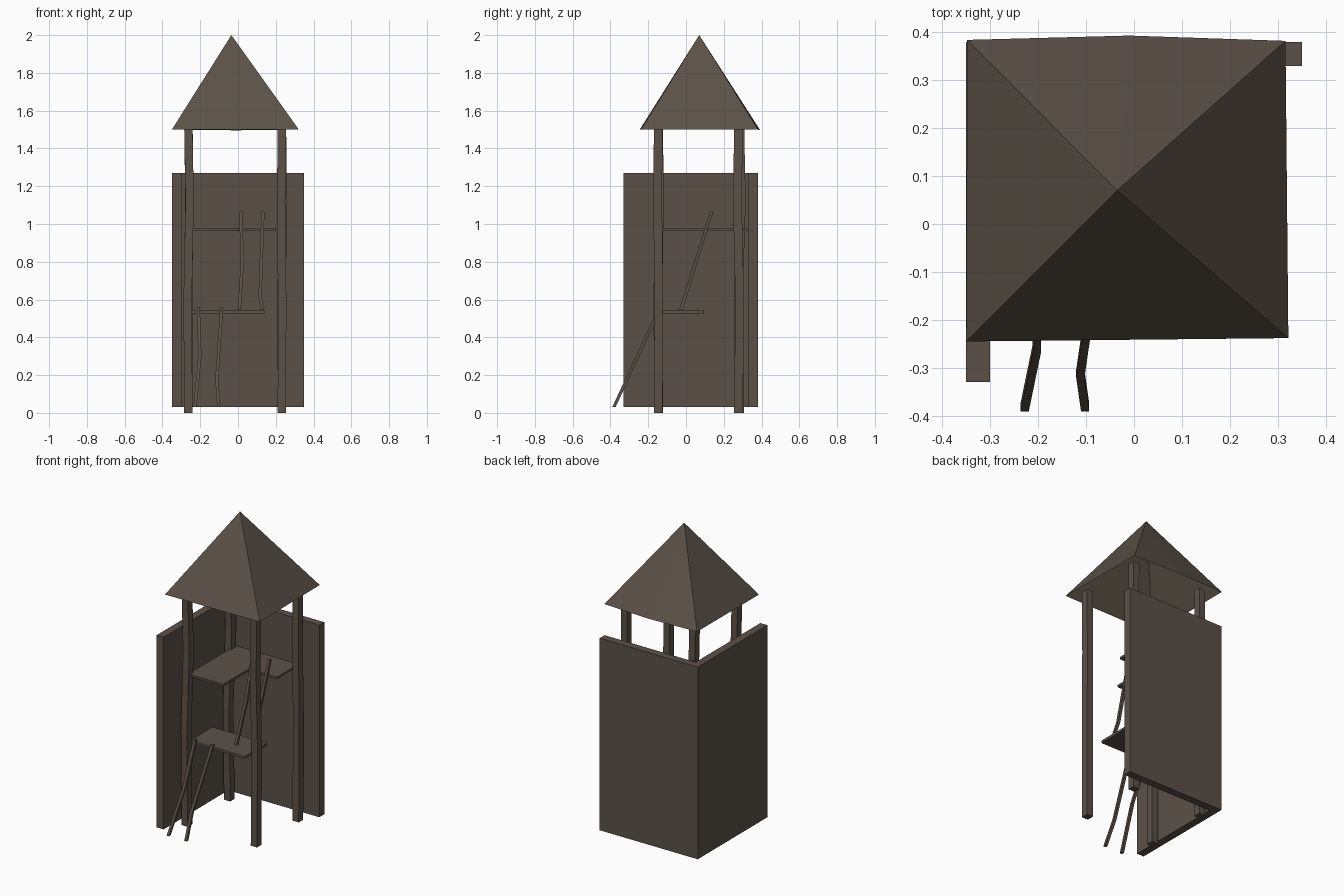
import bpy, bmesh
from mathutils import Vector

if "Cube" in bpy.data.objects:
    bpy.data.objects.remove(bpy.data.objects["Cube"])

# One weathered timber colour for the whole tower
wood = bpy.data.materials.new("weathered_wood")
wood.diffuse_color = (0.105, 0.083, 0.064, 1)
wood.use_nodes = True
wood.node_tree.nodes["Principled BSDF"].inputs["Base Color"].default_value = wood.diffuse_color


def finish(name, bm):
    mesh = bpy.data.meshes.new(name)
    bm.to_mesh(mesh)
    bm.free()
    mesh.materials.append(wood)
    obj = bpy.data.objects.new(name, mesh)
    bpy.context.collection.objects.link(obj)
    return obj


def prism(name, outline, z0, z1):
    """Extrude a flat outline from z0 up to z1."""
    bm = bmesh.new()
    face = bm.faces.new([bm.verts.new((x, y, z0)) for x, y in outline])
    top = bmesh.ops.extrude_face_region(bm, geom=[face])["geom"]
    for v in top:
        if isinstance(v, bmesh.types.BMVert):
            v.co.z = z1
    bmesh.ops.recalc_face_normals(bm, faces=bm.faces)
    return finish(name, bm)


def rect(x0, x1, y0, y1):
    return [(x0, y0), (x1, y0), (x1, y1), (x0, y1)]


def beam(name, points, w, d):
    """Crooked beam: horizontal w x d sections stacked along the points."""
    bm = bmesh.new()
    rings = []
    for p in points:
        rings.append([bm.verts.new(Vector(p) + Vector((sx * w / 2, sy * d / 2, 0)))
                      for sx, sy in ((-1, -1), (1, -1), (1, 1), (-1, 1))])
    for a, b in zip(rings, rings[1:]):
        for i in range(4):
            j = (i + 1) % 4
            bm.faces.new((a[i], a[j], b[j], b[i]))
    bm.faces.new(rings[0][::-1])
    bm.faces.new(rings[-1])
    bmesh.ops.recalc_face_normals(bm, faces=bm.faces)
    return finish(name, bm)


# Solid walls on the back and left sides
prism("back_wall", rect(-0.35, 0.35, 0.33, 0.38), 0.03, 1.27)
prism("left_wall", rect(-0.35, -0.30, -0.33, 0.33), 0.03, 1.27)

# Four slightly crooked corner posts: name, x, y, bend dx, bend dy
for name, x, y, dx, dy in (("front_left_post", -0.263, -0.145, 0.007, -0.004),
                           ("front_right_post", 0.232, -0.147, -0.004, 0.003),
                           ("back_left_post", -0.262, 0.285, 0.004, -0.008),
                           ("back_right_post", 0.233, 0.278, 0.003, 0.006)):
    beam(name, [(x, y, 0), (x - dx / 2, y + dy, 0.6),
                (x + dx, y - dy, 1.12), (x, y, 1.52)], 0.044, 0.046)

# Platforms: a lower landing and an L-shaped upper floor
prism("lower_platform", rect(-0.25, 0.14, -0.13, 0.095), 0.526, 0.542)
prism("upper_platform", [(-0.25, -0.15), (0.0, -0.15), (0.0, 0.11),
                         (0.2, 0.11), (0.2, 0.33), (-0.25, 0.33)], 0.964, 0.978)

# Ladder rails: (x, height) pairs, leaning between two (y, z) ends
rails = {
    "lower_ladder_left_rail": ([(-0.228, 0.03), (-0.202, 0.30), (-0.21, 0.56)], -0.382, -0.135),
    "lower_ladder_right_rail": ([(-0.102, 0.03), (-0.112, 0.18), (-0.086, 0.56)], -0.382, -0.135),
    "upper_ladder_left_rail": ([(0.007, 0.545), (0.023, 0.80), (0.014, 1.065)], -0.027, 0.135),
    "upper_ladder_right_rail": ([(0.128, 0.545), (0.117, 0.62), (0.132, 1.065)], -0.027, 0.135),
}
for name, (pts, y0, y1) in rails.items():
    z0, z1 = pts[0][1], pts[-1][1]
    beam(name, [(x, y0 + (y1 - y0) * (z - z0) / (z1 - z0), z) for x, z in pts], 0.017, 0.018)

# Hollow pyramid roof with a slightly sagging back eave
bm = bmesh.new()
apex = bm.verts.new((-0.035, 0.07, 2.0))
eave = [bm.verts.new(c) for c in ((-0.35, -0.245, 1.5), (0.322, -0.238, 1.5),
                                  (0.316, 0.382, 1.5), (-0.01, 0.393, 1.496),
                                  (-0.348, 0.384, 1.5))]
for i in range(5):
    bm.faces.new((eave[i], eave[(i + 1) % 5], apex))
finish("roof", bm)
